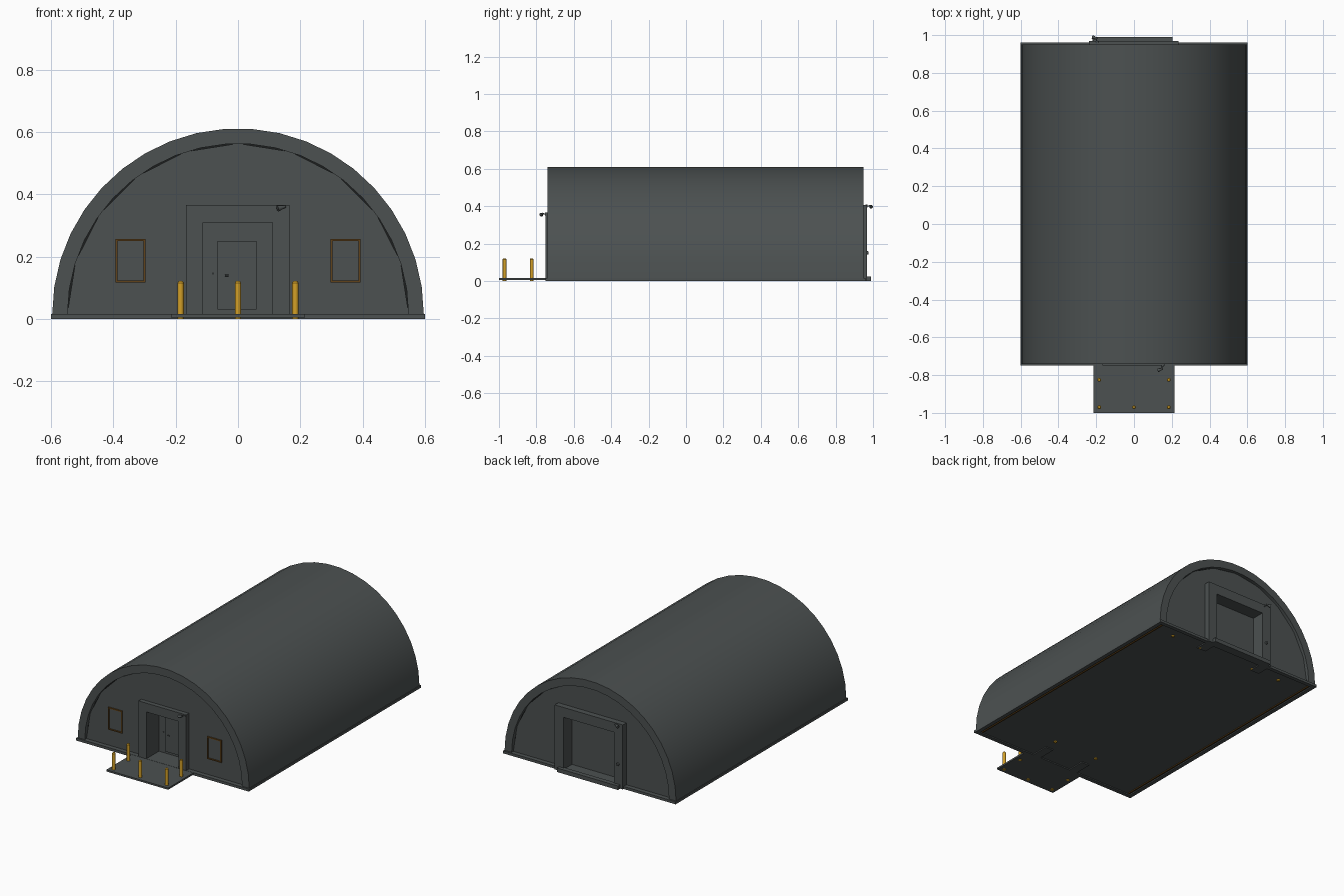
import bpy, bmesh, math
from mathutils import Vector, Matrix

cube = bpy.data.objects.get("Cube")
if cube:
    bpy.data.objects.remove(cube)


def material(name, rgb):
    m = bpy.data.materials.new(name)
    m.use_nodes = True
    m.diffuse_color = (*rgb, 1)
    m.node_tree.nodes["Principled BSDF"].inputs["Base Color"].default_value = (*rgb, 1)
    return m


GREY = material("slate grey", (0.072, 0.082, 0.082))
DARK = material("gap dark grey", (0.012, 0.013, 0.013))
GOLD = material("bollard yellow", (0.65, 0.35, 0.02))
BROWN = material("window brown", (0.12, 0.055, 0.01))


def finish(name, bm, mat, smooth=False):
    bmesh.ops.recalc_face_normals(bm, faces=bm.faces)
    me = bpy.data.meshes.new(name)
    bm.to_mesh(me)
    bm.free()
    ob = bpy.data.objects.new(name, me)
    bpy.context.collection.objects.link(ob)
    me.materials.append(mat)
    if smooth:
        bpy.ops.object.select_all(action='DESELECT')
        ob.select_set(True)
        bpy.context.view_layer.objects.active = ob
        bpy.ops.object.shade_smooth_by_angle(angle=math.radians(35))
    return ob


def prism(name, outline, y0, y1, mat=GREY, smooth=False):
    """Extrude an x-z outline from y0 to y1."""
    bm = bmesh.new()
    face = bm.faces.new([bm.verts.new((x, y0, z)) for x, z in outline])
    ext = bmesh.ops.extrude_face_region(bm, geom=[face])
    verts = [v for v in ext["geom"] if isinstance(v, bmesh.types.BMVert)]
    bmesh.ops.translate(bm, verts=verts, vec=(0, y1 - y0, 0))
    return finish(name, bm, mat, smooth)


def box(name, x0, x1, y0, y1, z0, z1, mat=GREY):
    return prism(name, [(x0, z0), (x1, z0), (x1, z1), (x0, z1)], y0, y1, mat)


def rod(name, a, b, r0, r1, mat=GREY, sides=12):
    a, b = Vector(a), Vector(b)
    bm = bmesh.new()
    turn = (b - a).to_track_quat('Z', 'Y').to_matrix().to_4x4()
    bmesh.ops.create_cone(bm, cap_ends=True, segments=sides, radius1=r0, radius2=r1,
                          depth=(b - a).length, matrix=Matrix.Translation((a + b) / 2) @ turn)
    return finish(name, bm, mat, True)


def arch(r, steps=21, z=0.015):
    return [(r * math.cos(math.pi * i / steps), z + r * math.sin(math.pi * i / steps))
            for i in range(steps + 1)]


def portal(x0, x1, top, edge, z=0.0):
    """Door surround outline, open at the bottom."""
    a, b, t = x0 + edge, x1 - edge, top - edge
    return [(x0, z), (x0, top), (x1, top), (x1, z), (b, z), (b, t), (a, t), (a, z)]


def bars(name, x0, x1, y0, y1, z0, z1, w, mat):
    """Rectangular frame facing along y."""
    box(name + "_bottom", x0, x1, y0, y1, z0, z0 + w, mat)
    box(name + "_top", x0, x1, y0, y1, z1 - w, z1, mat)
    box(name + "_side_a", x0, x0 + w, y0, y1, z0 + w, z1 - w, mat)
    box(name + "_side_b", x1 - w, x1, y0, y1, z0 + w, z1 - w, mat)


# Ground slab and porch
box("floor_slab", -0.6, 0.6, -0.75, 0.96, 0.007, 0.016)
box("porch_slab", -0.215, 0.215, -1.0, -0.75, 0.004, 0.015)

# Underside rim and seam
for side, s in (("right", -1), ("left", 1)):
    box("slab_rim_" + side, s * 0.6, s * 0.575, -0.75, 0.96, 0, 0.014)
    box("slab_seam_" + side, s * 0.566, s * 0.558, -0.72, 0.93, 0.001, 0.01, BROWN)
for name, y0, y1 in (("front", -0.75, -0.725), ("back", 0.935, 0.96)):
    box("slab_rim_" + name, -0.575, 0.575, y0, y1, 0, 0.014)

# Barrel roof shell
prism("roof_shell", arch(0.596) + arch(0.547)[::-1], -0.74, 0.95, GREY, True)


# End walls with door notches, coarser than the shell so dark gaps remain
def end_wall(name, x0, x1, top, y0, y1):
    prism(name, arch(0.548, 10)[::-1] + [(x1, 0.015), (x1, top), (x0, top), (x0, 0.015)], y0, y1)


end_wall("front_wall", -0.14, 0.14, 0.33, -0.722, -0.70)
end_wall("back_wall", -0.20, 0.20, 0.37, 0.91, 0.932)
prism("front_gap_liner", arch(0.56) + arch(0.51)[::-1], -0.715, -0.705, DARK)
prism("back_gap_liner", arch(0.56) + arch(0.51)[::-1], 0.915, 0.925, DARK)

# Front entrance: deep surround, inner wall and door
prism("front_door_surround", portal(-0.167, 0.165, 0.365, 0.055), -0.75, -0.61)
box("front_entry_back", -0.12, 0.12, -0.625, -0.612, 0.01, 0.32)
box("front_door_panel", -0.065, 0.06, -0.632, -0.625, 0.03, 0.25)
rod("front_door_handle", (-0.042, -0.638, 0.139), (-0.03, -0.638, 0.139), 0.003, 0.003)
rod("front_door_button", (-0.08, -0.63, 0.146), (-0.08, -0.625, 0.146), 0.003, 0.003)

# Back entrance: wider surround, recessed shutter and sill
prism("back_door_surround", portal(-0.238, 0.235, 0.405, 0.062), 0.86, 0.968)
box("back_shutter", -0.18, 0.18, 0.87, 0.885, 0.01, 0.35)
box("back_sill", -0.22, 0.205, 0.96, 0.99, 0.0, 0.025)
rod("back_door_button", (-0.205, 0.965, 0.15), (-0.205, 0.977, 0.15), 0.01, 0.008)

# Front windows
for side, s in (("right", -1), ("left", 1)):
    a, b = sorted((s * 0.296, s * 0.393))
    bars("window_frame_" + side, a, b, -0.73, -0.715, 0.117, 0.257, 0.007, BROWN)
    box("window_pane_" + side, a + 0.004, b - 0.004, -0.724, -0.715, 0.121, 0.253)


# Door lamps: wall mount, arm and slanted shade
def lamp(name, x, y, z, d):
    rod(name + "_mount", (x, y - d * 0.006, z), (x, y + d * 0.004, z), 0.008, 0.008)
    rod(name + "_arm", (x, y, z), (x - 0.008, y + d * 0.018, z + 0.002), 0.003, 0.003)
    rod(name + "_shade", (x, y + d * 0.016, z + 0.003),
        (x - 0.025, y + d * 0.024, z - 0.004), 0.004, 0.01)


lamp("front_lamp", 0.152, -0.75, 0.358, -1)
lamp("back_lamp", -0.195, 0.966, 0.4, 1)

# Bollards with tapered tops: porch set, then those inside both doors
for place, spots in (
        ("porch", ((-0.184, -0.97), (0, -0.97), (0.184, -0.97), (-0.184, -0.825), (0.184, -0.825))),
        ("inner", ((0.16, -0.53), (-0.15, -0.53), (0.43, 0.87), (0.22, 0.87), (-0.18, 0.87),
                   (-0.38, 0.87)))):
    for x, y in spots:
        rod(place + "_bollard", (x, y, 0), (x, y, 0.116), 0.01, 0.01, GOLD)
        rod(place + "_bollard_cap", (x, y, 0.116), (x, y, 0.121), 0.01, 0.006, GOLD)
